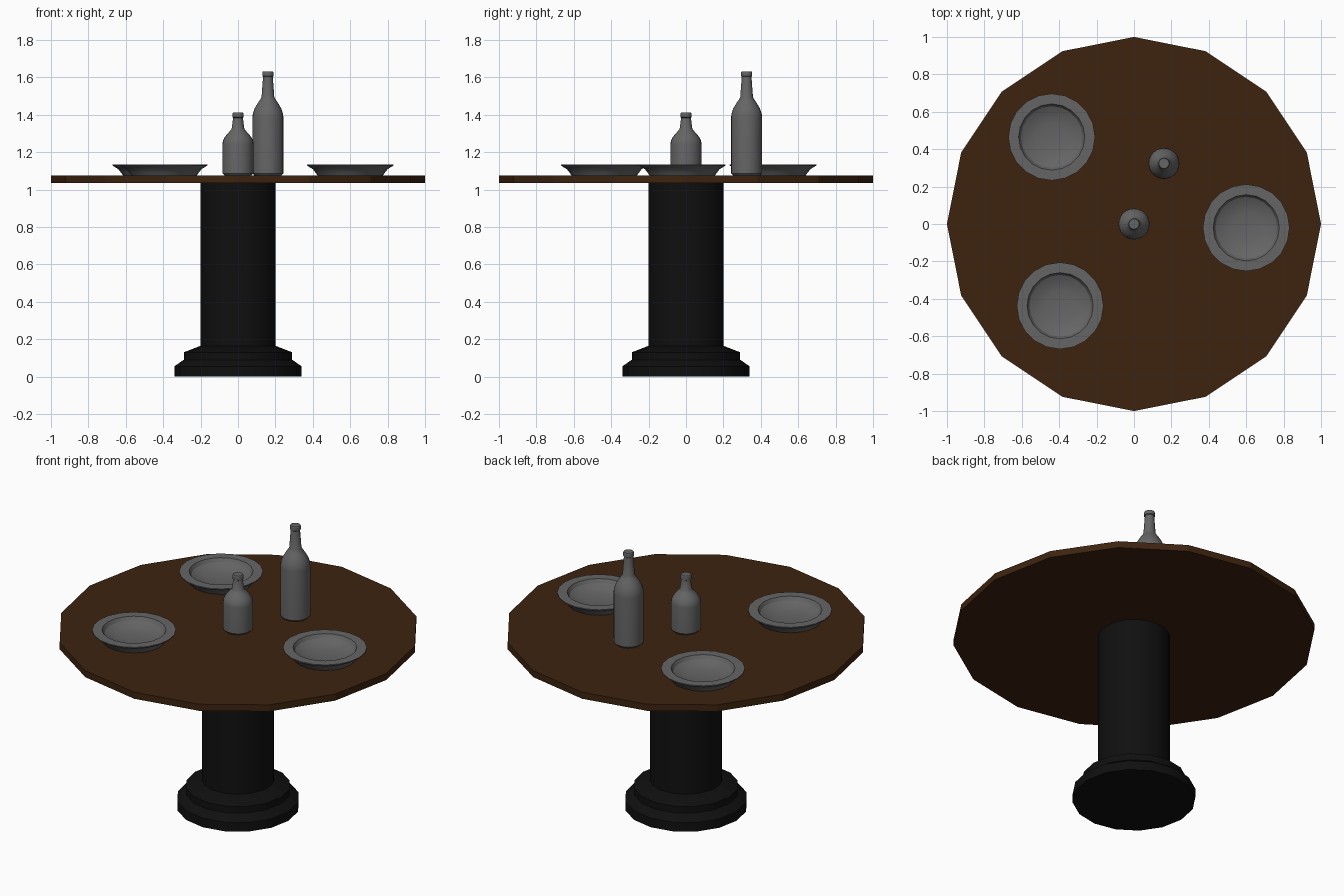
import bpy, math

cube = bpy.data.objects.get("Cube")
if cube:
    bpy.data.objects.remove(cube, do_unlink=True)


def material(name, color):
    m = bpy.data.materials.new(name)
    m.use_nodes = True
    m.diffuse_color = (*color, 1)
    m.node_tree.nodes["Principled BSDF"].inputs["Base Color"].default_value = (*color, 1)
    return m


wood = material("brown wood", (0.047, 0.017, 0.005))
black = material("black paint", (0.005, 0.005, 0.005))
grey = material("grey ceramic", (0.13, 0.13, 0.13))


def lathe(name, profile, mat, sides=16, location=(0, 0, 0), smooth=True):
    """Spin (radius, height) points around z; the first and last rings are capped."""
    verts, faces = [], []
    for r, z in profile:
        for i in range(sides):
            a = math.tau * i / sides
            verts.append((r * math.cos(a), r * math.sin(a), z))
    for k in range(len(profile) - 1):
        for i in range(sides):
            j = (i + 1) % sides
            low, high = k * sides, (k + 1) * sides
            faces.append((low + i, low + j, high + j, high + i))
    faces.append(tuple(reversed(range(sides))))
    faces.append(tuple(range(len(verts) - sides, len(verts))))
    mesh = bpy.data.meshes.new(name)
    mesh.from_pydata(verts, [], faces)
    mesh.materials.append(mat)
    obj = bpy.data.objects.new(name, mesh)
    obj.location = location
    bpy.context.collection.objects.link(obj)
    if smooth:
        bpy.ops.object.select_all(action="DESELECT")
        obj.select_set(True)
        bpy.context.view_layer.objects.active = obj
        bpy.ops.object.shade_smooth_by_angle(angle=math.radians(30))
    return obj


TOP = 1.075

# Table
lathe("tabletop", [(1, 1.035), (1, TOP)], wood, smooth=False)
lathe("pedestal_base", [(0.34, 0), (0.34, 0.055), (0.29, 0.09), (0.29, 0.13), (0.2, 0.165)], black)
lathe("pedestal_column", [(0.2, 0.16), (0.2, 1.035)], black, sides=32)

# Plates: foot, flared outside, flat rim, shallow bowl inside
plate = [(0.175, 0), (0.185, 0.015), (0.2, 0.034), (0.232, 0.054), (0.232, 0.06),
         (0.177, 0.06), (0.165, 0.04), (0.13, 0.022), (0.08, 0.012), (0.02, 0.009)]
for side, x, y in (("left", 0.6, -0.02), ("back", -0.44, 0.465), ("front", -0.395, -0.437)):
    lathe(side + "_plate", plate, grey, sides=20, location=(x, y, TOP))


def bottle(name, x, y, shoulder, neck, height):
    """Straight body, rounded shoulder, tapering neck and a small lip."""
    body, throat = 0.083, 0.034
    profile = [(0.072, 0), (body, 0.012), (body, shoulder)]
    for t, f in ((0.2, 0.95), (0.45, 0.75), (0.7, 0.42), (0.88, 0.14)):
        profile.append((throat + (body - throat) * f, shoulder + (neck - shoulder) * t))
    profile += [(throat, neck), (0.026, height - 0.028), (0.03, height - 0.025),
                (0.03, height - 0.005), (0.027, height)]
    lathe(name, profile, grey, sides=24, location=(x, y, TOP))


# Bottles
bottle("short_bottle", 0, 0, 0.17, 0.25, 0.337)
bottle("tall_bottle", 0.16, 0.324, 0.31, 0.42, 0.557)
